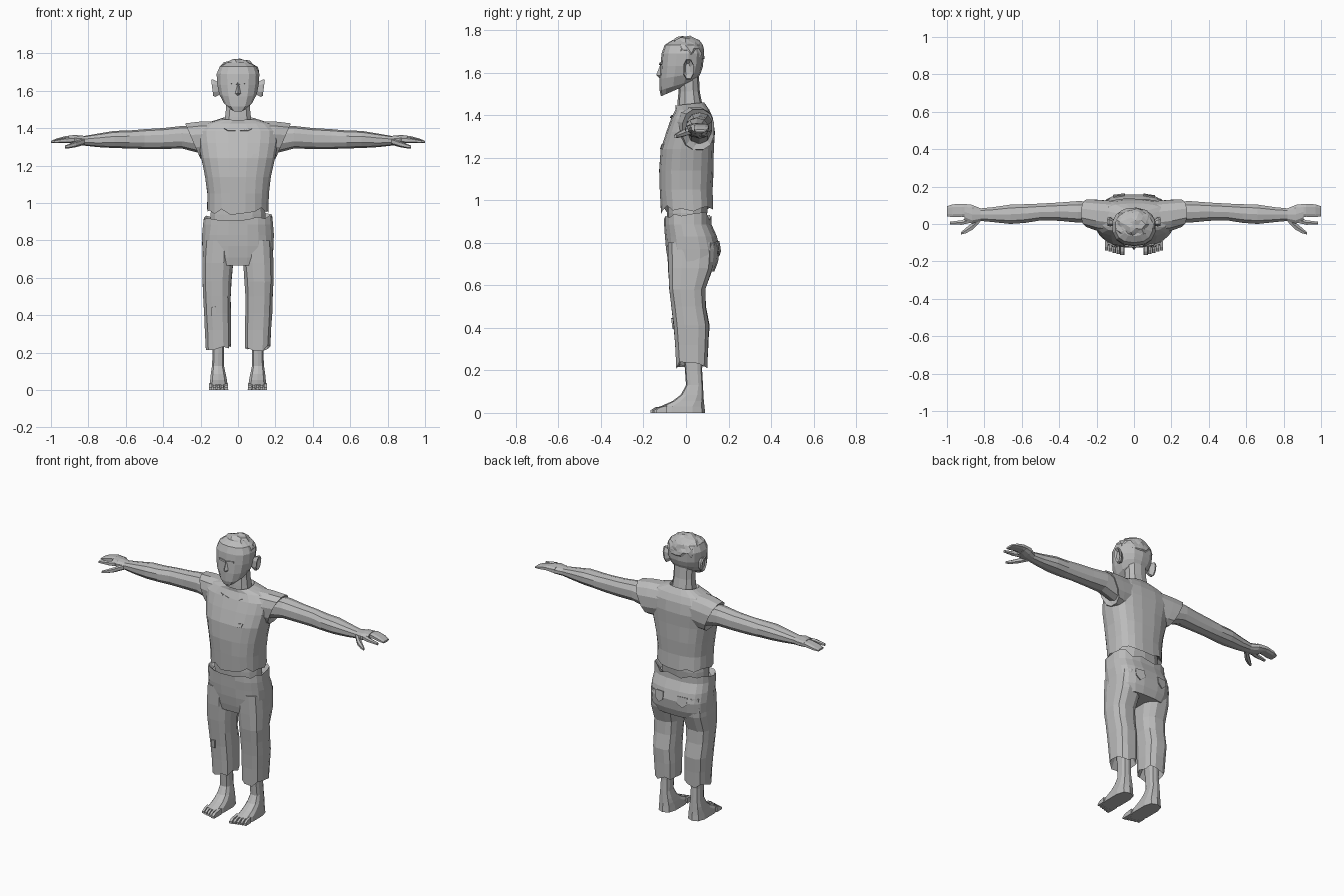
import bpy, bmesh, math, random
from mathutils import Vector

random.seed(4)
grey = bpy.data.materials.new("plain grey")
grey.diffuse_color = (0.5, 0.5, 0.5, 1)


def finish(name, bm):
    bmesh.ops.recalc_face_normals(bm, faces=bm.faces[:])
    me = bpy.data.meshes.new(name)
    bm.to_mesh(me)
    bm.free()
    me.materials.append(grey)
    ob = bpy.data.objects.new(name, me)
    bpy.context.collection.objects.link(ob)
    return ob


def oval(n, p):
    """Unit rounded-square outline."""
    pts = []
    for i in range(n):
        a = 2 * math.pi * (i + 0.5) / n
        c, s = math.cos(a), math.sin(a)
        pts.append((math.copysign(abs(c) ** (2 / p), c), math.copysign(abs(s) ** (2 / p), s)))
    return pts


def loft(name, rings):
    """Skin closed rings of points and cap both ends."""
    bm = bmesh.new()
    vs = [[bm.verts.new(p) for p in r] for r in rings]
    n = len(vs[0])
    for a, b in zip(vs, vs[1:]):
        for i in range(n):
            bm.faces.new((a[i], a[(i + 1) % n], b[(i + 1) % n], b[i]))
    bm.faces.new(vs[0])
    bm.faces.new(vs[-1])
    return finish(name, bm)


def stack(name, spec, n=14, p=2.5, side=1, jag=(), jit=0.0):
    """Upright loft; each ring is z, x0, x1, y0, y1 and optional rise to the back."""
    rings = []
    for k, (z, x0, x1, y0, y1, *tilt) in enumerate(spec):
        t = tilt[0] if tilt else 0
        r = []
        for i, (u, v) in enumerate(oval(n, p)):
            dz = t * (v + 1) / 2 + (random.uniform(-0.02, 0.02) if k in jag else 0)
            j = 1 + random.uniform(-jit, jit)
            r.append((side * ((x0 + x1) / 2 + u * j * (x1 - x0) / 2),
                      (y0 + y1) / 2 + v * j * (y1 - y0) / 2, z + dz))
        rings.append(r)
    return loft(name, rings)


def reach(name, spec, side, n=8, p=2.3):
    """Sideways loft; each ring is x, cy, cz, ry, rz and optional lean of the ring."""
    return loft(name, [[(side * (x + (lean[0] if lean else 0) * v), cy + u * ry, cz + v * rz)
                        for u, v in oval(n, p)] for x, cy, cz, ry, rz, *lean in spec])


def patch(name, target, corners, y):
    """Thin plate laid on the surface of a part."""
    bm = bmesh.new()
    top, low = [], []
    for x, z in corners:
        ok, co, no, _ = target.closest_point_on_mesh(Vector((x, y, z)))
        top.append(bm.verts.new(co + no * 0.007))
        low.append(bm.verts.new(co - no * 0.002))
    k = len(top)
    bm.faces.new(top)
    bm.faces.new(low)
    for i in range(k):
        bm.faces.new((top[i], top[(i + 1) % k], low[(i + 1) % k], low[i]))
    finish(name, bm)


# torso: torn shirt, waist and neck
shirt = stack("shirt", [
    (1.00, -.14, .14, -.09, .10), (0.955, -.165, .165, -.118, .13),
    (1.05, -.165, .165, -.124, .125), (1.14, -.178, .178, -.128, .13),
    (1.24, -.20, .20, -.120, .133), (1.32, -.215, .215, -.095, .136),
    (1.385, -.22, .22, -.07, .128), (1.425, -.18, .18, -.05, .11),
    (1.445, -.085, .085, -.052, .085, .015), (1.42, -.065, .065, -.035, .07)],
    n=20, p=2.6, jag=(1,), jit=0.012)
stack("waist", [(.87, -.15, .15, -.085, .09), (.94, -.15, .15, -.09, .10), (1.02, -.14, .14, -.09, .10)])
stack("neck", [(1.38, -.085, .085, -.045, .085), (1.46, -.072, .072, -.04, .075),
               (1.51, -.066, .066, -.035, .065), (1.60, -.066, .066, -.04, .06)], n=10)

# head with a forward chin
stack("head", [
    (1.488, -.045, .045, -.118, .03, .065), (1.515, -.078, .078, -.124, .055, .055),
    (1.57, -.102, .102, -.124, .07, .03), (1.63, -.113, .113, -.12, .08),
    (1.69, -.117, .117, -.115, .084), (1.73, -.10, .10, -.10, .07),
    (1.752, -.06, .06, -.065, .04)], n=14, p=2.4)
loft("nose", [[(-.006, -.114, 1.645), (.006, -.114, 1.645), (0, -.118, 1.645)],
              [(-.02, -.115, 1.585), (.02, -.115, 1.585), (0, -.14, 1.588)],
              [(-.008, -.115, 1.57), (.008, -.115, 1.57), (0, -.12, 1.57)]])
patch_head = bpy.data.objects["head"]

# curly hair cap
bm = bmesh.new()
bmesh.ops.create_icosphere(bm, subdivisions=3, radius=1)
for v in bm.verts:
    k = random.uniform(.92, 1.06)
    v.co = Vector((v.co.x * .112 * k, v.co.y * .09 * k - .003, 1.69 + v.co.z * .082 * k))
bmesh.ops.bisect_plane(bm, geom=bm.verts[:] + bm.edges[:] + bm.faces[:], plane_co=(0, 0, 1.675),
                       plane_no=(0, .25, 1), clear_inner=True)
bmesh.ops.holes_fill(bm, edges=[e for e in bm.edges if e.is_boundary])
finish("hair", bm)

# trousers: hips with a ragged waistband
hips = stack("hips", [
    (.665, -.165, .165, -.075, .135), (.71, -.188, .188, -.085, .152), (.77, -.192, .192, -.095, .160),
    (.83, -.192, .192, -.10, .145), (.885, -.187, .187, -.104, .12), (.925, -.185, .185, -.104, .12),
    (.89, -.155, .155, -.085, .095)], n=20, p=2.8, jag=(5,), jit=0.012)

for side, label in ((1, "left"), (-1, "right")):
    # trouser leg with hollow ragged hem
    leg = stack(label + "_trouser_leg", [
        (.80, .02, .185, -.09, .14), (.68, .025, .192, -.086, .128), (.58, .034, .192, -.08, .092),
        (.50, .038, .188, -.07, .095), (.41, .038, .184, -.06, .112), (.32, .036, .178, -.052, .106),
        (.228, .036, .174, -.047, .102), (.29, .06, .15, -.02, .08)],
        n=12, p=2.8, side=side, jag=(6,), jit=0.02)
    # shin and foot
    stack(label + "_foot", [
        (0, .052, .156, -.128, .09), (.03, .054, .154, -.122, .087), (.055, .058, .15, -.065, .084),
        (.085, .064, .147, -.025, .082), (.13, .074, .14, .0, .08), (.20, .074, .137, -.005, .076),
        (.34, .068, .14, -.015, .08)], n=10, p=3, side=side)
    for i in range(5):
        x, tip = .063 + i * .021, -.166 + i * .006
        w = .011 if i == 0 else .009
        loft(f"{label}_toe_{i + 1}", [[(side * (x + a * w), y, z) for a, z in
             ((-1, 0), (1, 0), (.8, h), (-.8, h))] for y, h in ((-.09, .034), (tip + .02, .026), (tip, .013))])
    # shoulder cap of the shirt
    reach(label + "_sleeve", [
        (.11, .035, 1.34, .09, .10), (.185, .045, 1.335, .086, .103, .02), (.242, .058, 1.332, .076, .097, .042),
        (.232, .058, 1.335, .055, .07, .035)], side, n=12, p=2.4)
    # arm and palm
    reach(label + "_arm", [
        (.16, .06, 1.335, .06, .08), (.30, .065, 1.352, .06, .06), (.40, .066, 1.345, .051, .056),
        (.50, .064, 1.342, .047, .053), (.58, .056, 1.34, .052, .048), (.66, .052, 1.34, .054, .046),
        (.75, .05, 1.335, .042, .036), (.82, .05, 1.333, .035, .026), (.865, .052, 1.338, .052, .025),
        (.905, .064, 1.342, .045, .02)], side, n=10)
    # grouped fingers, forefinger and thumb
    reach(label + "_fingers", [(.86, .068, 1.34, .036, .02), (.92, .073, 1.343, .036, .016),
                               (.97, .071, 1.334, .036, .012), (1.0, .068, 1.326, .028, .006)], side, n=8, p=3)
    reach(label + "_forefinger", [(.86, .028, 1.338, .02, .018), (.92, .008, 1.335, .014, .014),
                                  (.985, .005, 1.328, .008, .008)], side, n=6)
    reach(label + "_thumb", [(.82, .03, 1.33, .018, .018), (.865, -.012, 1.315, .022, .016),
                             (.90, -.036, 1.305, .016, .012), (.925, -.05, 1.30, .007, .008)], side, n=6)
    # ear
    reach(label + "_ear", [(.10, .005, 1.612, .014, .035), (.128, .012, 1.614, .026, .05, .006),
                           (.138, .012, 1.616, .024, .046, .006), (.128, .008, 1.616, .012, .028)], side, n=8)
    # seat pocket and brow
    patch(label + "_seat_pocket", hips, [(side * x, z) for x, z in
          ((.05, .83), (.14, .83), (.14, .75), (.095, .725), (.05, .75))], .25)
    patch(label + "_brow", patch_head, [(side * x, z) for x, z in
          ((.02, 1.655), (.07, 1.66), (.07, 1.65), (.02, 1.645))], -.25)
    # knee patch on one leg only
    if side < 0:
        patch("knee_patch", leg, [(-.17, .43), (-.115, .43), (-.115, .38), (-.17, .38)], -.2)

# chest tear patch
patch("chest_patch", shirt, [(.10, 1.30), (.13, 1.305), (.122, 1.25), (.088, 1.25)], -.25)
# collar flaps either side of the neckline
for s in (1, -1):
    patch("collar_flap", shirt, [(s * .012, 1.415), (s * .055, 1.435), (s * .085, 1.445), (s * .06, 1.415)], -.15)
